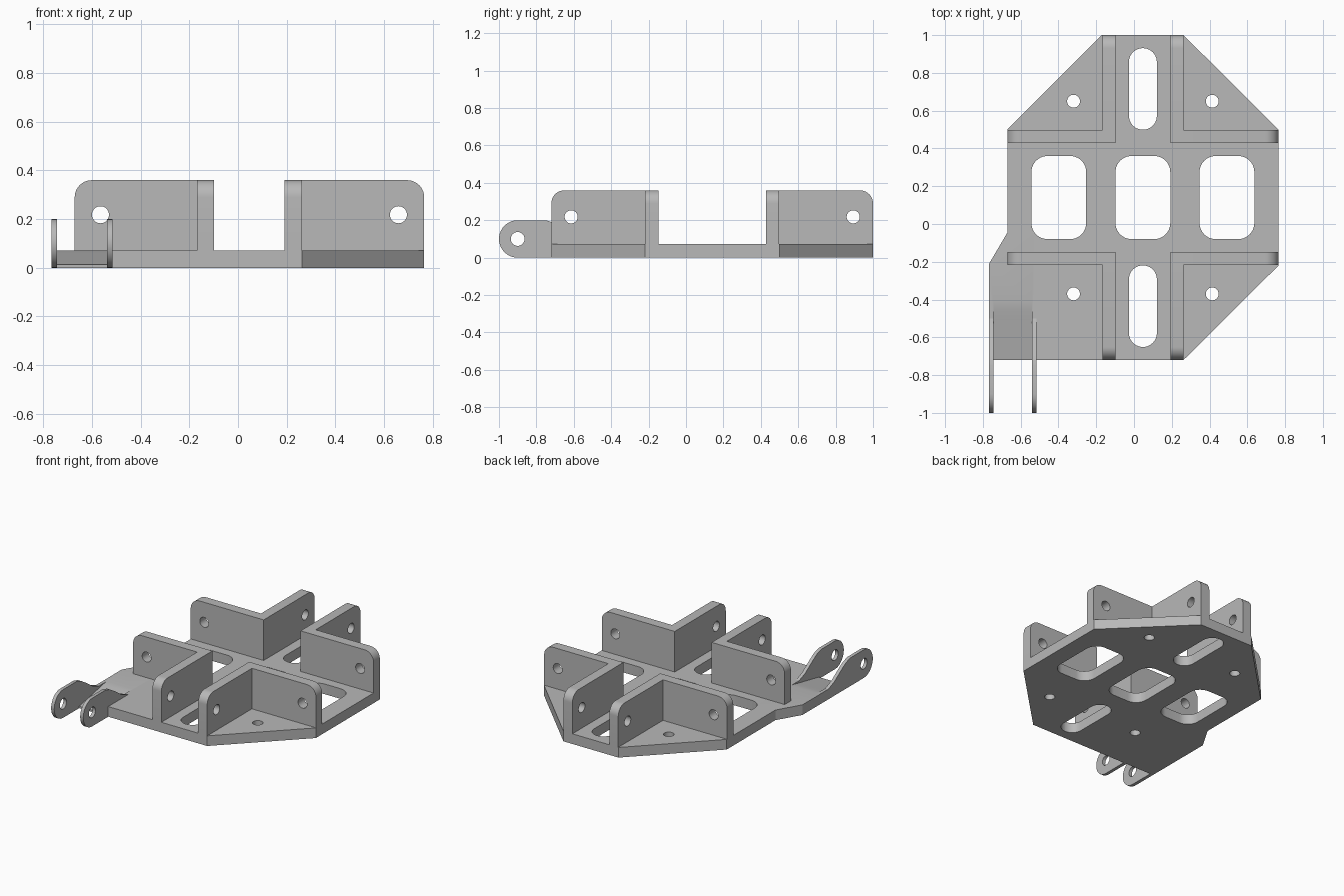
import bpy, bmesh, math

cube = bpy.data.objects.get("Cube")
if cube:
    bpy.data.objects.remove(cube, do_unlink=True)

grey = bpy.data.materials.new("plain grey")
grey.use_nodes = True
grey.diffuse_color = (0.48, 0.48, 0.48, 1)
grey.node_tree.nodes["Principled BSDF"].inputs["Base Color"].default_value = grey.diffuse_color

CX, CY = 0.047, 0.14      # centre of the four corner brackets
PLATE = 0.072             # plate thickness
TOP = 0.36                # bracket height
WALL = 0.07               # bracket wall thickness


def arc(cx, cy, r, a0, a1, n=10):
    angles = [math.radians(a0 + (a1 - a0) * i / n) for i in range(n + 1)]
    return [(cx + r * math.cos(a), cy + r * math.sin(a)) for a in angles]


def rounded(cx, cy, w, h, r):
    """Rounded rectangle; becomes a slot or a circle when r is large."""
    pts = []
    for k, (sx, sy) in enumerate([(1, 1), (-1, 1), (-1, -1), (1, -1)]):
        pts += arc(cx + sx * (w / 2 - r), cy + sy * (h / 2 - r), r, 90 * k, 90 * k + 90)
    return pts


def circle(cx, cy, r):
    return rounded(cx, cy, 2 * r, 2 * r, r)


def prism(name, profile, lo, hi, axis="z"):
    """Extrude a 2D profile between lo and hi along the given axis."""
    place = {"z": lambda u, v, w: (u, v, w),
             "y": lambda u, v, w: (u, w, v),
             "x": lambda u, v, w: (w, u, v)}[axis]
    clean = []
    for p in profile:
        if not clean or math.dist(p, clean[-1]) > 1e-4:
            clean.append(p)
    if math.dist(clean[0], clean[-1]) < 1e-4:
        clean.pop()
    bm = bmesh.new()
    low = [bm.verts.new(place(u, v, lo)) for u, v in clean]
    high = [bm.verts.new(place(u, v, hi)) for u, v in clean]
    bm.faces.new(low)
    bm.faces.new(high)
    for i in range(len(clean)):
        j = (i + 1) % len(clean)
        bm.faces.new((low[i], low[j], high[j], high[i]))
    bmesh.ops.recalc_face_normals(bm, faces=bm.faces)
    mesh = bpy.data.meshes.new(name)
    bm.to_mesh(mesh)
    bm.free()
    mesh.materials.append(grey)
    obj = bpy.data.objects.new(name, mesh)
    bpy.context.collection.objects.link(obj)
    return obj


def activate(obj):
    bpy.ops.object.select_all(action="DESELECT")
    obj.select_set(True)
    bpy.context.view_layer.objects.active = obj


def cut(obj, profile, lo, hi, axis="z"):
    cutter = prism("cutter", profile, lo, hi, axis)
    cutter.hide_render = True
    mod = obj.modifiers.new("cut", "BOOLEAN")
    mod.operation, mod.solver, mod.object = "DIFFERENCE", "EXACT", cutter
    activate(obj)
    bpy.ops.object.modifier_apply(modifier=mod.name)
    bpy.data.objects.remove(cutter, do_unlink=True)


def finish(obj):
    activate(obj)
    bpy.ops.object.shade_smooth_by_angle(angle=math.radians(30))


# Base plate with windows, slots and screw holes
outline = [(-0.17, 1), (0.262, 1), (0.765, 0.5), (0.765, -0.22), (0.262, -0.72),
           (-0.767, -0.72), (-0.767, -0.21), (-0.67, -0.045), (-0.67, 0.5)]
plate = prism("base_plate", outline, 0, PLATE)
for dx in (-0.445, 0, 0.445):
    cut(plate, rounded(CX, CY, 0.29, 0.44, 0.085) if dx == 0
        else rounded(CX + dx, CY, 0.29, 0.44, 0.085), -0.1, 0.2)
for sy in (-1, 1):
    cut(plate, rounded(CX, CY + sy * 0.575, 0.148, 0.432, 0.0739), -0.1, 0.2)
    for sx in (-1, 1):
        cut(plate, circle(CX + sx * 0.367, CY + sy * 0.51, 0.034), -0.1, 0.2)

# Sloped recess between the hinge lugs
recess = [(-0.41, PLATE), (-0.45, 0.067), (-0.5, 0.056), (-0.72, 0.013),
          (-0.8, -0.003), (-0.8, 0.2), (-0.41, 0.2)]
cut(plate, recess, -0.743, -0.539, "x")
finish(plate)


def wall(name, centre, sign, near, far, lo, hi, axis):
    """Upright wall with a rounded outer top corner and a bolt hole."""
    r = 0.07
    shape = [(near, PLATE), (far, PLATE)] + arc(far - r, TOP - r, r, 0, 90) + [(near, TOP)]
    place = lambda pts: [(centre + sign * u, v) for u, v in pts]
    obj = prism(name, place(shape), min(lo, hi), max(lo, hi), axis)
    cut(obj, place(circle(far - 0.106, 0.218, 0.035)), min(lo, hi) - 0.1, max(lo, hi) + 0.1, axis)
    finish(obj)


# Four L-shaped corner brackets
for sx, side in ((-1, "right"), (1, "left")):
    for sy, end in ((-1, "front"), (1, "back")):
        y0, x0 = CY + sy * 0.288, CX + sx * 0.145
        wall(f"{end}_{side}_cross_wall", CX, sx, 0.145, 0.718, y0, y0 + sy * WALL, "y")
        wall(f"{end}_{side}_long_wall", CY, sy, 0.288 + WALL, 0.86, x0, x0 + sx * WALL, "x")

# Hinge lugs that sweep down onto the plate
lug = ([(-0.72, 0), (-0.72, PLATE), (-0.5, PLATE), (-0.57, 0.1), (-0.65, 0.155),
        (-0.7, 0.185), (-0.75, 0.2)] + arc(-0.9, 0.1, 0.1, 90, 270, 20))
for name, x in (("outer_hinge_lug", -0.767), ("inner_hinge_lug", -0.539)):
    obj = prism(name, lug, x, x + 0.024, "x")
    cut(obj, circle(-0.9, 0.1, 0.037), x - 0.1, x + 0.1, "x")
    finish(obj)
